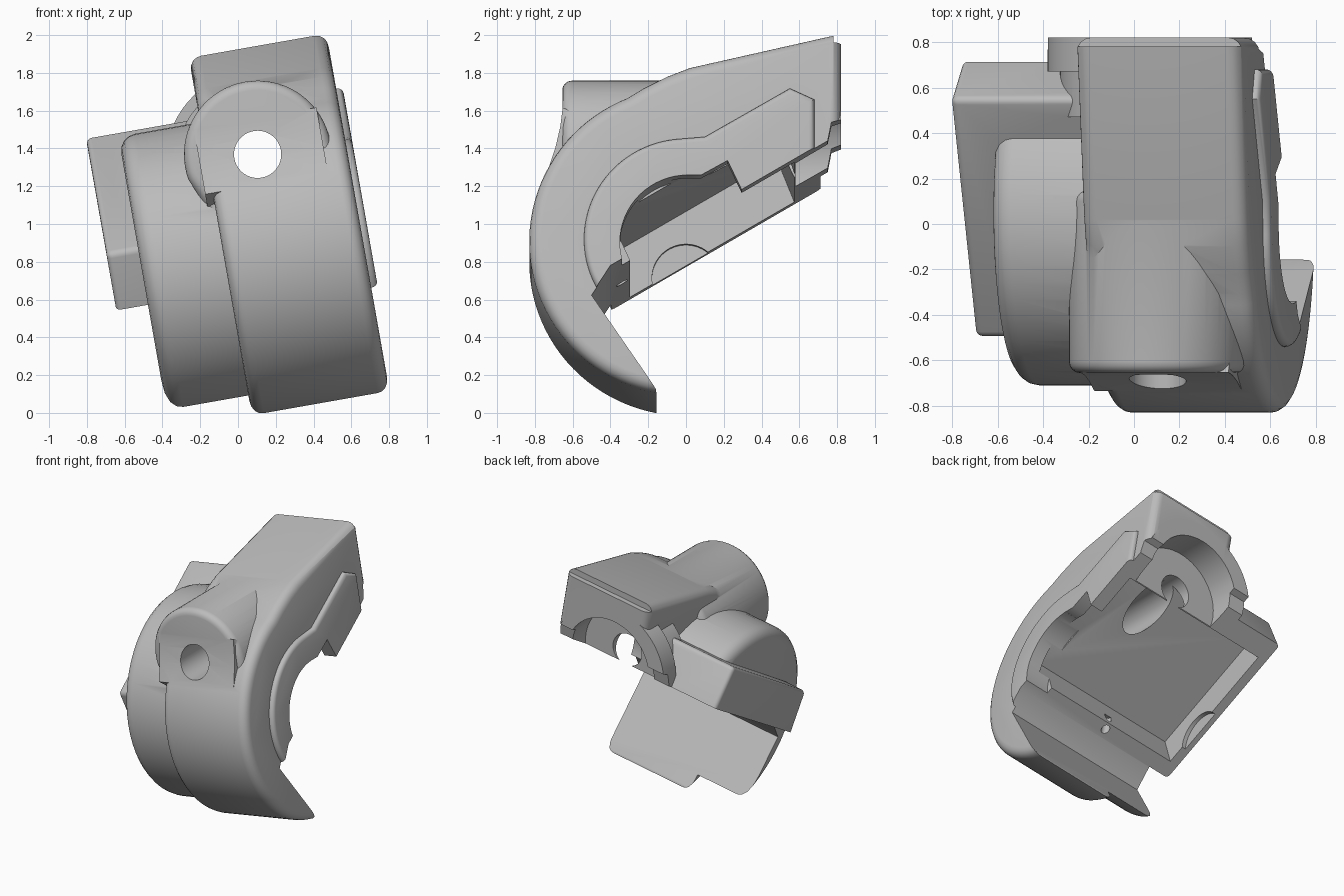
import bpy, bmesh
from math import radians, sin, cos
from mathutils import Matrix, Vector

if "Cube" in bpy.data.objects:
    bpy.data.objects.remove(bpy.data.objects["Cube"])

TILT = Matrix.Rotation(radians(-10), 4, 'Y')

grey = bpy.data.materials.new("plain_grey")
grey.use_nodes = True
GREY = (0.5, 0.5, 0.5, 1)
grey.diffuse_color = GREY
grey.node_tree.nodes["Principled BSDF"].inputs["Base Color"].default_value = GREY


def arc(cy, cz, r, start, end, n):
    """Points of an arc, angles in degrees."""
    steps = [radians(start + (end - start) * i / n) for i in range(n + 1)]
    return [(cy + r * cos(a), cz + r * sin(a)) for a in steps]


def finish(name, bm, bevel, every_edge=False):
    bmesh.ops.recalc_face_normals(bm, faces=bm.faces)
    if bevel:
        caps = sorted(bm.faces, key=lambda f: -len(f.verts))[:2]
        edges = bm.edges if every_edge else {e for f in caps for e in f.edges}
        bmesh.ops.bevel(bm, geom=list(edges), offset=bevel, segments=4,
                        profile=0.5, affect='EDGES', clamp_overlap=True)
    mesh = bpy.data.meshes.new(name)
    bm.to_mesh(mesh)
    bm.free()
    mesh.materials.append(grey)
    ob = bpy.data.objects.new(name, mesh)
    bpy.context.collection.objects.link(ob)
    return ob


def prism(name, profile, start, end, bevel=0, every_edge=False, along_y=False):
    """Profile in (y, z) extruded across x, or in (x, z) extruded along y."""
    bm = bmesh.new()
    corners = [(a, start, z) if along_y else (start, a, z) for a, z in profile]
    face = bm.faces.new([bm.verts.new(c) for c in corners])
    out = bmesh.ops.extrude_face_region(bm, geom=[face])
    moved = [v for v in out["geom"] if isinstance(v, bmesh.types.BMVert)]
    d = end - start
    bmesh.ops.translate(bm, verts=moved, vec=(0, d, 0) if along_y else (d, 0, 0))
    return finish(name, bm, bevel, every_edge)


def cylinder(name, centre, axis, r, length, n=64):
    bm = bmesh.new()
    turn = Vector((0, 0, 1)).rotation_difference(Vector(axis)).to_matrix().to_4x4()
    bmesh.ops.create_cone(bm, cap_ends=True, segments=n, radius1=r, radius2=r,
                          depth=length, matrix=Matrix.Translation(centre) @ turn)
    return finish(name, bm, 0)


def combine(target, other, operation):
    mod = target.modifiers.new(operation, 'BOOLEAN')
    mod.operation = operation
    mod.solver = 'EXACT'
    mod.object = other
    bpy.context.view_layer.objects.active = target
    bpy.ops.object.modifier_apply(modifier=mod.name)
    bpy.data.objects.remove(other)


# Main housing: round front running into a straight sloping top
outline = arc(0, 0.79, 0.83, 280, 112, 48)
outline += [(-0.22, 1.615), (-0.1, 1.675), (0.02, 1.722), (0.82, 1.905),
            (0.82, 1.0), (0.3, 0.3)]
housing = prism("gear_housing", outline, 0.07, 0.81, 0.065)

# Narrower drum, side box, domed boss blended into the front,
# rear collar with its neck, raised side pad
dome = arc(0.34, 1.33, 0.39, 0, 190, 36) + [(0.1, 0.92), (0.74, 0.92)]
blend = [(-0.653, 1.52), (-0.665, 1.42), (-0.69, 1.31), (-0.735, 1.17),
         (-0.5, 1.0), (-0.4, 1.4)]
pad = arc(0.0, 0.79, 0.54, 235, 95, 36) + [(0.1, 1.34), (0.55, 1.6),
                                           (0.68, 1.54), (0.68, 1.1), (0.3, 0.7)]
added = [
    prism("side_drum", arc(0.05, 0.79, 0.76, 0, 354, 59), -0.37, 0.2, 0.09),
    prism("side_box", [(-0.5, 0.95), (0.55, 1.58), (0.77, 1.2), (-0.37, 0.57)],
          -0.54, 0.15, 0.03, True),
    prism("front_boss", dome, -0.655, 0.15, 0.05, along_y=True),
    prism("boss_blend", blend, 0.03, 0.69),
    cylinder("rear_collar", (0.325, 0.745, 1.3), (0, 1, 0), 0.475, 0.15),
    cylinder("collar_neck", (0.325, 0.58, 1.3), (0, 1, 0), 0.42, 0.22),
    prism("side_pad", pad, 0.6, 0.845, 0.03),
]
for part in added:
    combine(housing, part, 'UNION')

# Open underside with hooked front, hollow inside, side arch and bores
removed = [
    prism("underside", [(1.2, 1.58), (0.77, 1.42), (0.75, 1.32), (-0.4, 0.644),
                        (-0.5, 0.49), (-0.16, -0.01), (-0.1, -0.3),
                        (1.2, -0.3)], -1, 1.2),
    prism("cavity", [(-0.4, 0.93), (0.48, 1.448), (0.62, 1.1), (-0.2, 0.5)],
          -0.47, 0.74),
    cylinder("side_arch", (0.82, 0.01, 0.77), (1, 0, 0), 0.36, 0.34),
    prism("side_notch", [(0, 1.13), (0.08, 1.13), (0.22, 1.208), (0.3, 1.04),
                         (0.3, 0.9), (0, 0.9)], 0.66, 0.99),
    cylinder("shaft_bore", (0.34, -0.1, 1.33), (0, 1, 0), 0.125, 1.5),
    cylinder("rear_bore", (0.34, 0.8, 1.3), (0, 1, 0), 0.36, 0.44),
    cylinder("bearing_pocket", (-0.45, 0.0, 0.81), (1, 0, 0), 0.18, 0.1),
    cylinder("screw_hole", (0.1, -0.34, 0.7), (0, 0, 1), 0.03, 0.2, 20),
    prism("rear_lip_step", [(0.78, 1.85), (0.78, 2.1), (0.95, 2.1),
                            (0.95, 1.85)], -0.2, 1),
]
for part in removed:
    combine(housing, part, 'DIFFERENCE')

# Lean the whole housing and smooth its rounded faces
housing.data.transform(TILT)
bpy.ops.object.select_all(action='DESELECT')
housing.select_set(True)
bpy.context.view_layer.objects.active = housing
bpy.ops.object.shade_smooth_by_angle(angle=radians(32))
